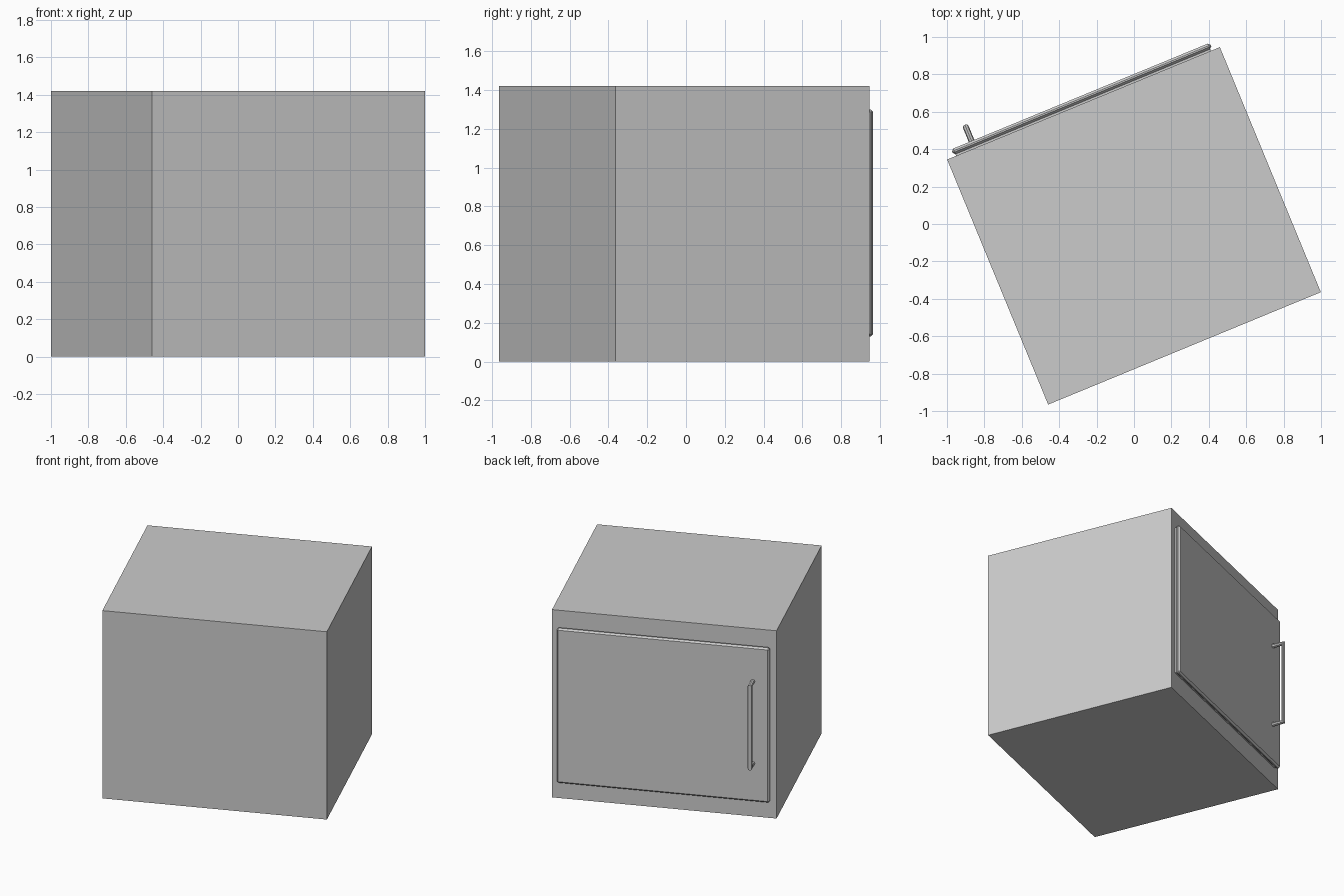
import bpy
import math

if "Cube" in bpy.data.objects:
    bpy.data.objects.remove(bpy.data.objects["Cube"])

ANGLE = math.radians(22.4)   # whole cabinet is turned about z
CENTRE = (0, -0.01, 0)
W, D, H = 1.577, 1.417, 1.42
BACK = D / 2                 # door side of the body, local +y


def place(obj):
    obj.location = CENTRE
    obj.rotation_euler = (0, 0, ANGLE)


def box(name, x, y, z, bevel=0.0):
    """Box from (min, max) ranges in the cabinet's own frame."""
    verts = [(a, b, c) for a in x for b in y for c in z]
    faces = [(0, 1, 3, 2), (4, 6, 7, 5), (0, 4, 5, 1),
             (2, 3, 7, 6), (0, 2, 6, 4), (1, 5, 7, 3)]
    mesh = bpy.data.meshes.new(name)
    mesh.from_pydata(verts, [], faces)
    obj = bpy.data.objects.new(name, mesh)
    bpy.context.collection.objects.link(obj)
    place(obj)
    if bevel:
        mod = obj.modifiers.new("chamfer", 'BEVEL')
        mod.width = bevel
        mod.segments = 1
    return obj


# Cabinet body
box("cabinet_body", (-W / 2, W / 2), (-D / 2, D / 2), (0, H))

# Seal strip between body and door, then the chamfered door panel
box("door_seal", (-0.737, 0.737), (BACK - 0.005, BACK + 0.015), (0.142, 1.288))
box("door_panel", (-0.748, 0.748), (BACK + 0.01, BACK + 0.042), (0.13, 1.30), 0.012)

# Bar handle: two posts and an upright bar swept as one path
path = [(BACK + 0.03, 0.42), (BACK + 0.125, 0.42),
        (BACK + 0.125, 1.04), (BACK + 0.03, 1.04)]
curve = bpy.data.curves.new("door_handle", 'CURVE')
curve.dimensions = '3D'
curve.bevel_depth = 0.016
curve.bevel_resolution = 2
curve.use_fill_caps = True
spline = curve.splines.new('POLY')
spline.points.add(len(path) - 1)
for point, (y, z) in zip(spline.points, path):
    point.co = (-0.63, y, z, 1)
spline.use_smooth = False
handle = bpy.data.objects.new("door_handle", curve)
bpy.context.collection.objects.link(handle)
place(handle)
